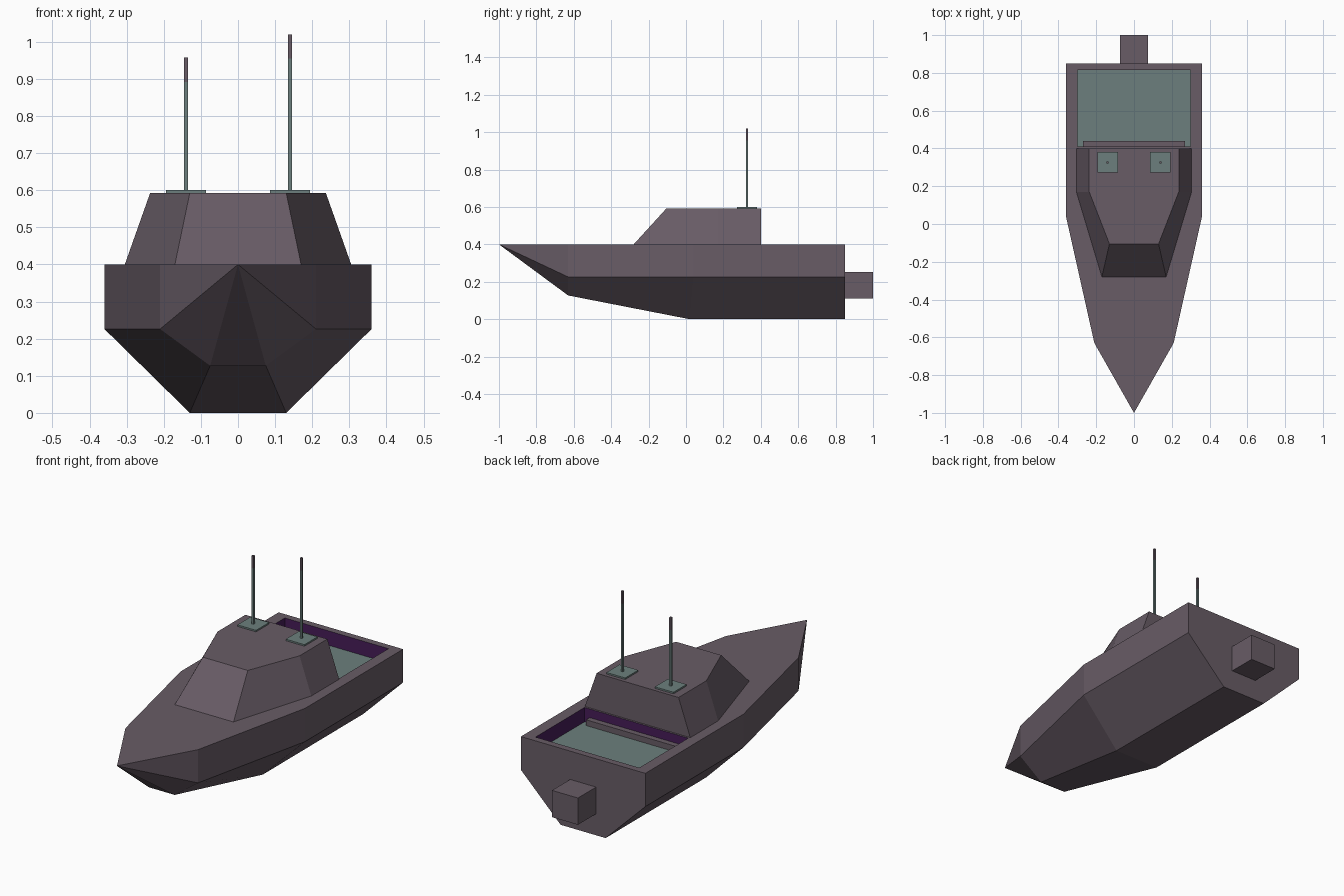
import bpy, bmesh

if "Cube" in bpy.data.objects:
    bpy.data.objects.remove(bpy.data.objects["Cube"])


def material(name, rgb):
    m = bpy.data.materials.new(name)
    m.diffuse_color = (*rgb, 1)
    m.use_nodes = True
    m.node_tree.nodes["Principled BSDF"].inputs["Base Color"].default_value = m.diffuse_color
    return m


HULL = material("mauve_grey", (0.138, 0.107, 0.133))
TEAL = material("grey_teal", (0.150, 0.212, 0.205))
PURPLE = material("dark_purple", (0.061, 0.012, 0.098))


def build(name, faces, mats, mirrored=False):
    """faces: list of (points, material index); mirrored adds the -x half."""
    bm = bmesh.new()
    for s in ((1, -1) if mirrored else (1,)):
        for pts, mi in faces:
            f = bm.faces.new([bm.verts.new((x * s, y, z)) for x, y, z in pts])
            f.material_index = mi
    bmesh.ops.remove_doubles(bm, verts=bm.verts, dist=1e-5)
    bmesh.ops.recalc_face_normals(bm, faces=bm.faces)
    me = bpy.data.meshes.new(name)
    bm.to_mesh(me)
    bm.free()
    for m in mats:
        me.materials.append(m)
    ob = bpy.data.objects.new(name, me)
    bpy.context.collection.objects.link(ob)
    return ob


def box(name, lo, hi, mat):
    (a, b, c), (d, e, f) = lo, hi
    bot = [(a, b, c), (d, b, c), (d, e, c), (a, e, c)]
    top = [(x, y, f) for x, y, _ in bot]
    faces = [(bot, 0), (top, 0)]
    for i in range(4):
        j = (i + 1) % 4
        faces.append(([bot[i], bot[j], top[j], top[i]], 0))
    return build(name, faces, [mat])


# Hull: right half from bow point, then stations of (deck, chine, keel)
bow = (0, -1, 0.4)
stations = [
    [(0.21, -0.63, 0.4), (0.21, -0.63, 0.226), (0.075, -0.63, 0.127), (0, -0.63, 0.127)],
    [(0.36, 0.04, 0.4), (0.36, 0.04, 0.226), (0.13, 0.02, 0), (0, 0.02, 0)],
    [(0.36, 0.85, 0.4), (0.36, 0.85, 0.226), (0.13, 0.85, 0), (0, 0.85, 0)],
]
half = [([bow, stations[0][i], stations[0][i + 1]], 0) for i in range(3)]
for p, q in zip(stations, stations[1:]):
    half += [([p[i], q[i], q[i + 1], p[i + 1]], 0) for i in range(3)]
half.append((stations[2] + [(0, 0.85, 0.4)], 0))

# Deck around the sunken cockpit, with purple cockpit walls and teal floor
Y0, Y1, W, FLOOR = 0.41, 0.815, 0.30, 0.325
rim = [(0, Y1, 0.4), (W, Y1, 0.4), (W, Y0, 0.4), (0, Y0, 0.4)]
low = [(x, y, FLOOR) for x, y, _ in rim]
half.append(([bow] + [s[0] for s in stations] + [(0, 0.85, 0.4)] + rim, 0))
half += [([rim[i], rim[i + 1], low[i + 1], low[i]], 1) for i in range(3)]
half.append((low, 2))
build("hull", half, [HULL, PURPLE, TEAL], mirrored=True)

# Ledge at the front of the cockpit
box("cockpit_ledge", (-0.27, Y0, FLOOR), (0.27, 0.44, 0.355), HULL)

# Cabin with sloping front and sides
base = [(0, -0.28, 0.4), (0.17, -0.28, 0.4), (0.305, 0.17, 0.4), (0.305, 0.40, 0.4), (0, 0.40, 0.4)]
roof = [(0, -0.105, 0.592), (0.13, -0.105, 0.592), (0.237, 0.17, 0.592), (0.237, 0.40, 0.592), (0, 0.40, 0.592)]
cabin = [([base[i], base[i + 1], roof[i + 1], roof[i]], 0) for i in range(4)]
cabin += [(roof, 0), (base, 0)]
build("cabin", cabin, [HULL], mirrored=True)

# Outboard motor block
box("motor", (-0.075, 0.85, 0.112), (0.075, 1.0, 0.252), HULL)

# Two antennas on roof plates, each with a darker tip
R = 0.0055
for side, x, top in (("left", -0.14, 0.957), ("right", 0.14, 1.02)):
    box(side + "_antenna_plate", (x - 0.054, 0.272, 0.592), (x + 0.054, 0.38, 0.60), TEAL)
    box(side + "_antenna", (x - R, 0.325 - R, 0.60), (x + R, 0.325 + R, top - 0.065), TEAL)
    box(side + "_antenna_tip", (x - R, 0.325 - R, top - 0.065), (x + R, 0.325 + R, top), HULL)
